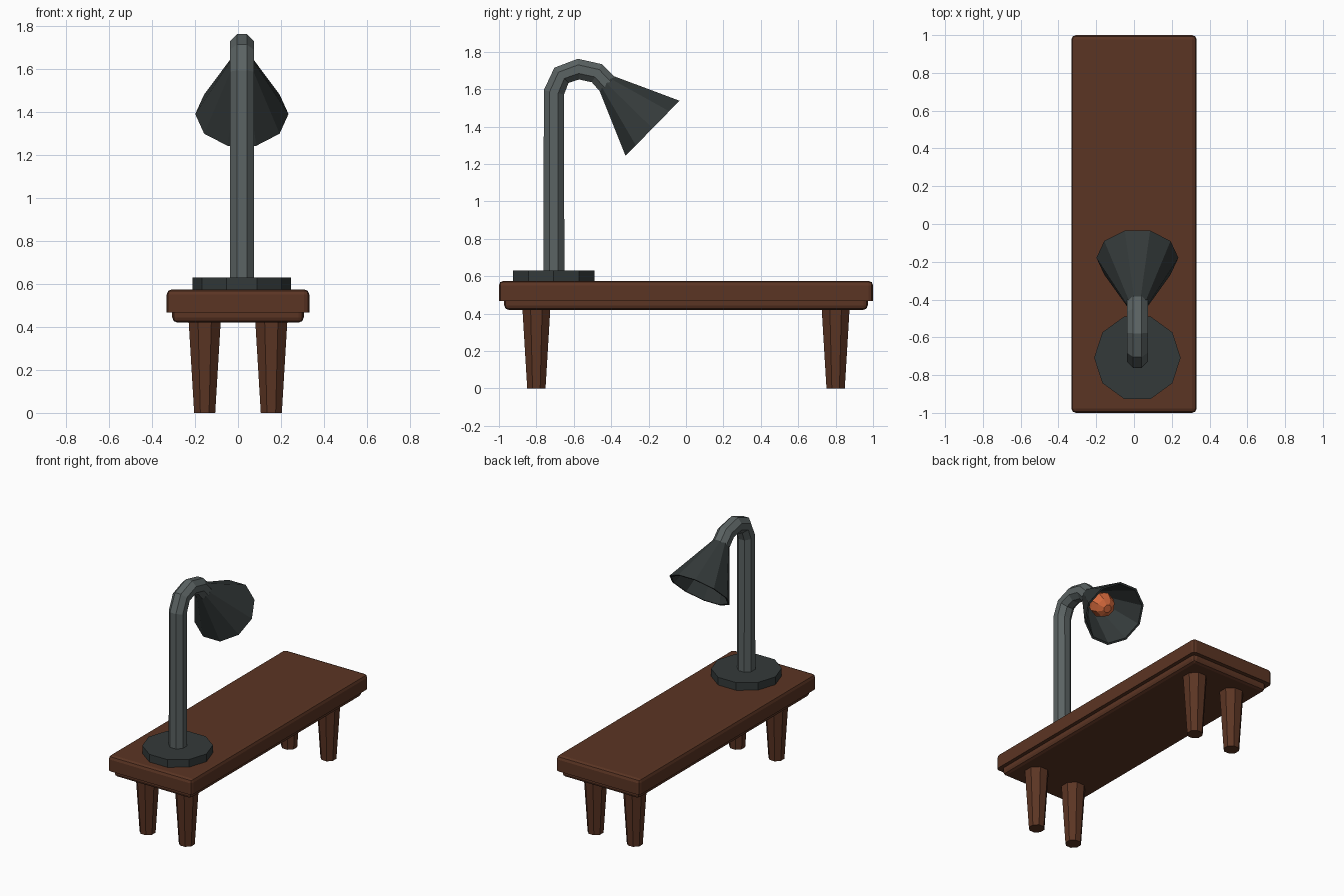
import bpy, bmesh, math
from mathutils import Vector

if "Cube" in bpy.data.objects:
    bpy.data.objects.remove(bpy.data.objects["Cube"])


def material(name, rgb):
    m = bpy.data.materials.new(name)
    m.diffuse_color = (*rgb, 1)
    m.use_nodes = True
    m.node_tree.nodes["Principled BSDF"].inputs["Base Color"].default_value = m.diffuse_color
    return m


WOOD = material("brown wood", (0.105, 0.035, 0.017))
METAL = material("grey metal", (0.105, 0.125, 0.125))
DARK = material("dark metal", (0.034, 0.042, 0.042))
GLOW = material("orange glass", (0.65, 0.14, 0.045))


def finish(name, bm, mat):
    bmesh.ops.recalc_face_normals(bm, faces=bm.faces)
    me = bpy.data.meshes.new(name)
    bm.to_mesh(me)
    bm.free()
    me.materials.append(mat)
    ob = bpy.data.objects.new(name, me)
    bpy.context.collection.objects.link(ob)
    return ob


def loft(name, rings, mat):
    """Skin a list of equal-length point rings and cap both ends."""
    bm = bmesh.new()
    vs = [[bm.verts.new(p) for p in r] for r in rings]
    n = len(vs[0])
    for a, b in zip(vs, vs[1:]):
        for i in range(n):
            j = (i + 1) % n
            bm.faces.new((a[i], a[j], b[j], b[i]))
    bm.faces.new(vs[0])
    bm.faces.new(vs[-1])
    return finish(name, bm, mat)


def ring(center, u, v, r, sides, phase=0.0):
    return [center + r * (u * math.cos(phase + math.tau * i / sides)
                          + v * math.sin(phase + math.tau * i / sides))
            for i in range(sides)]


def turned(name, profile, base, axis, sides, mat, phase=0.0):
    """Turned part: profile of (radius, distance along axis), axis in the YZ plane."""
    axis = Vector(axis).normalized()
    u = Vector((1, 0, 0))
    v = axis.cross(u)
    return loft(name, [ring(Vector(base) + axis * d, u, v, r, sides, phase)
                       for r, d in profile], mat)


def slab(name, hx, hy, z0, z1, keep_z, bevel):
    """Box with rounded edges, except those lying in the plane z = keep_z."""
    bm = bmesh.new()
    bmesh.ops.create_cube(bm, size=2)
    for v in bm.verts:
        v.co = (v.co.x * hx, v.co.y * hy, z1 if v.co.z > 0 else z0)
    edges = [e for e in bm.edges
             if not all(abs(v.co.z - keep_z) < 1e-4 for v in e.verts)]
    bmesh.ops.bevel(bm, geom=edges, offset=bevel, segments=2, profile=0.5,
                    affect='EDGES')
    return finish(name, bm, WOOD)


# bench top and the smaller frame below it
slab("bench_top", 0.332, 1.0, 0.468, 0.575, 0.468, 0.024)
slab("bench_frame", 0.306, 0.972, 0.42, 0.47, 0.47, 0.024)

# four tapered legs
for sy, end in ((-1, "front"), (1, "back")):
    for sx, side in ((-1, "left"), (1, "right")):
        turned(f"{end}_{side}_leg", [(0.053, 0), (0.081, 0.43)],
               (sx * 0.155, sy * 0.80, 0), (0, 0, 1), 8, WOOD, math.pi / 8)

# lamp foot
LX = 0.018
turned("lamp_foot", [(0.229, 0), (0.229, 0.06)], (LX, -0.708, 0.57),
       (0, 0, 1), 10, DARK)

# bent lamp tube
path = [Vector((LX, y, z)) for y, z in (
    (-0.706, 0.60), (-0.706, 1.583), (-0.666, 1.674), (-0.575, 1.707),
    (-0.476, 1.685), (-0.42, 1.626))]
rings = []
for i, p in enumerate(path):
    before = (p - path[i - 1]).normalized() if i else Vector((0, 0, 1))
    after = (path[i + 1] - p).normalized() if i + 1 < len(path) else before
    u = Vector((1, 0, 0))
    rings.append(ring(p, u, (before + after).normalized().cross(u),
                      0.06, 8, math.pi / 8))
loft("lamp_tube", rings, METAL)

# conical shade with a hollow inside
neck = (LX, -0.425, 1.631)
aim = (0, 0.715, -0.699)
turned("lamp_shade", [(0.057, 0), (0.217, 0.344), (0.203, 0.344), (0.048, 0.012)],
       neck, aim, 10, DARK)

# bulb
turned("bulb", [(0.032, 0.01), (0.036, 0.07), (0.072, 0.125), (0.086, 0.175),
                (0.066, 0.225), (0.028, 0.25)], neck, aim, 8, GLOW)
